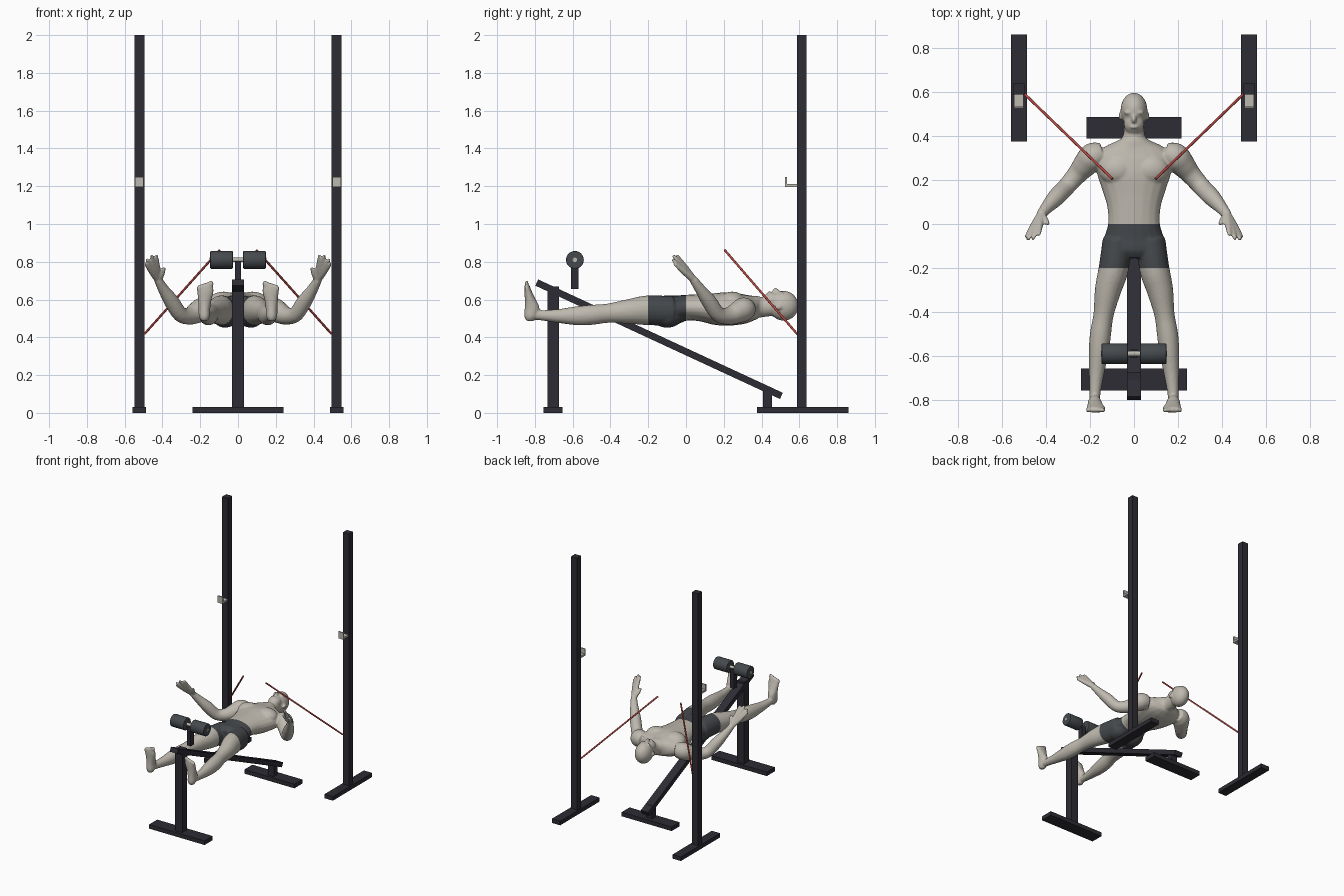
import bpy, bmesh, math
from mathutils import Vector, Matrix

cube = bpy.data.objects.get("Cube")
if cube:
    bpy.data.objects.remove(cube)


def material(name, rgb):
    m = bpy.data.materials.new(name)
    m.use_nodes = True
    m.diffuse_color = (*rgb, 1)
    m.node_tree.nodes["Principled BSDF"].inputs["Base Color"].default_value = (*rgb, 1)
    return m


FRAME = material("dark frame", (0.027, 0.025, 0.034))
PAD = material("grey pad", (0.06, 0.068, 0.075))
SHORTS = material("charcoal shorts", (0.06, 0.066, 0.073))
SKIN = material("pale skin", (0.52, 0.49, 0.43))
METAL = material("light metal", (0.5, 0.48, 0.43))
RED = material("red bar", (0.45, 0.06, 0.05))


def make_object(name, bm, *mats):
    bmesh.ops.recalc_face_normals(bm, faces=bm.faces)
    mesh = bpy.data.meshes.new(name)
    bm.to_mesh(mesh)
    bm.free()
    for m in mats:
        mesh.materials.append(m)
    ob = bpy.data.objects.new(name, mesh)
    bpy.context.scene.collection.objects.link(ob)
    return ob


def box(name, lo, hi, mat):
    lo, hi = Vector(lo), Vector(hi)
    bm = bmesh.new()
    bmesh.ops.create_cube(bm, size=1)
    bmesh.ops.scale(bm, vec=hi - lo, verts=bm.verts)
    bmesh.ops.translate(bm, vec=(lo + hi) / 2, verts=bm.verts)
    return make_object(name, bm, mat)


def rod(name, p, q, radius, mat, sides=24, bevel=0):
    p, q = Vector(p), Vector(q)
    bm = bmesh.new()
    turn = (q - p).to_track_quat("Z", "Y").to_matrix().to_4x4()
    bmesh.ops.create_cone(bm, cap_ends=True, segments=sides, radius1=radius, radius2=radius,
                          depth=(q - p).length, matrix=Matrix.Translation((p + q) / 2) @ turn)
    for f in bm.faces:
        f.smooth = len(f.verts) == 4
    if bevel:
        rims = [e for e in bm.edges if any(len(f.verts) > 4 for f in e.link_faces)]
        bmesh.ops.bevel(bm, geom=rims, offset=bevel, segments=2, affect="EDGES", profile=0.5)
    return make_object(name, bm, mat)


# Uprights with feet, hooks and the slanting red bars
for s, side in ((1, "left"), (-1, "right")):
    x = 0.522 * s
    box(f"{side}_upright", (x - 0.026, 0.587, 0.03), (x + 0.026, 0.637, 2), FRAME)
    box(f"{side}_upright_foot", (x - 0.036, 0.375, 0), (x + 0.036, 0.86, 0.032), FRAME)
    box(f"{side}_hook_shelf", (x - 0.022, 0.525, 1.197), (x + 0.022, 0.587, 1.212), METAL)
    box(f"{side}_hook_lip", (x - 0.022, 0.525, 1.212), (x + 0.022, 0.535, 1.25), METAL)
    rod(f"{side}_red_bar", (0.495 * s, 0.588, 0.418), (0.098 * s, 0.205, 0.862), 0.006, RED, 12)
    rod(f"{side}_roller", (0.027 * s, -0.588, 0.81), (0.147 * s, -0.588, 0.81), 0.047, PAD, 32, 0.005)

# Bench frame: two cross feet, two posts, sloping beam and roller support
box("front_foot", (-0.24, -0.755, 0), (0.24, -0.655, 0.032), FRAME)
box("rear_foot", (-0.216, 0.388, 0), (0.216, 0.486, 0.032), FRAME)
box("front_post", (-0.031, -0.732, 0.03), (0.031, -0.672, 0.67), FRAME)
box("rear_post", (-0.025, 0.407, 0.03), (0.025, 0.455, 0.135), FRAME)
box("roller_post", (-0.017, -0.608, 0.655), (0.017, -0.57, 0.805), FRAME)
rod("roller_axle", (-0.15, -0.588, 0.81), (0.15, -0.588, 0.81), 0.012, METAL)
start, end = Vector((0, -0.79, 0.69)), Vector((0, 0.505, 0.09))
half = (end - start).length / 2
beam = box("sloping_beam", (-0.032, -half, -0.018), (0.032, half, 0.018), FRAME)
beam.location = (start + end) / 2
beam.rotation_euler.x = math.atan2(end.z - start.z, end.y - start.y)

# Body: overlapping forms, later fused into one skin
body = bmesh.new()


def blob(center, radii):
    m = Matrix.Translation(center) @ Matrix.Diagonal((*radii, 1))
    bmesh.ops.create_uvsphere(body, u_segments=20, v_segments=14, radius=1, matrix=m)


def limb(points, s=1, sides=20, steps=4):
    """Closed tube through points of x, y, z, half width, half depth."""
    pts = [Vector((p[0] * s, *p[1:])) for p in points]
    pts = [pts[0] * 2 - pts[1]] + pts + [pts[-1] * 2 - pts[-2]]
    path = []
    for a, b, c, d in zip(pts, pts[1:], pts[2:], pts[3:]):
        for i in range(steps):
            t = i / steps
            path.append((b * 2 + (c - a) * t + (a * 2 - b * 5 + c * 4 - d) * t * t
                         + (b * 3 - a - c * 3 + d) * t ** 3) / 2)
    path.append(pts[-2])
    rings = []
    for i, p in enumerate(path):
        q, r = path[max(i - 1, 0)], path[min(i + 1, len(path) - 1)]
        along = (Vector(r[:3]) - Vector(q[:3])).normalized()
        u = Vector((1, 0, 0))
        u = (u - along * u.dot(along)).normalized()
        v = along.cross(u)
        angles = [math.tau * k / sides for k in range(sides)]
        rings.append([body.verts.new(Vector(p[:3]) + u * p[3] * math.cos(a) + v * p[4] * math.sin(a))
                      for a in angles])
    for a, b in zip(rings, rings[1:]):
        for k in range(sides):
            n = (k + 1) % sides
            body.faces.new((a[k], a[n], b[n], b[k]))
    body.faces.new(rings[0])
    body.faces.new(rings[-1])


# Torso and neck
limb([(0, 0.47, 0.565, 0.045, 0.05), (0, 0.40, 0.56, 0.05, 0.054),
      (0, 0.375, 0.56, 0.08, 0.06), (0, 0.345, 0.555, 0.14, 0.068),
      (0, 0.3, 0.55, 0.175, 0.08), (0, 0.23, 0.55, 0.168, 0.088),
      (0, 0.16, 0.55, 0.146, 0.085), (0, 0.08, 0.557, 0.122, 0.073),
      (0, 0, 0.557, 0.118, 0.068), (0, -0.07, 0.543, 0.138, 0.079),
      (0, -0.12, 0.54, 0.143, 0.08), (0, -0.155, 0.54, 0.1, 0.06)])

# Head, jaw, nose and lips
blob((0, 0.517, 0.567), (0.061, 0.079, 0.079))
blob((0, 0.458, 0.595), (0.047, 0.054, 0.044))
blob((0, 0.475, 0.64), (0.012, 0.02, 0.022))
blob((0, 0.44, 0.634), (0.02, 0.009, 0.011))

for s in (1, -1):
    # Brow, ear, chest and hip muscle
    blob((0.022 * s, 0.505, 0.63), (0.024, 0.01, 0.014))
    blob((0.061 * s, 0.488, 0.56), (0.009, 0.02, 0.015))
    blob((0.075 * s, 0.245, 0.587), (0.085, 0.07, 0.055))
    blob((0.068 * s, -0.1, 0.515), (0.07, 0.085, 0.064))
    # Leg
    limb([(0.076, -0.07, 0.54, 0.066, 0.078), (0.092, -0.2, 0.543, 0.068, 0.079),
          (0.118, -0.3, 0.537, 0.06, 0.066), (0.138, -0.41, 0.528, 0.046, 0.051),
          (0.152, -0.5, 0.519, 0.048, 0.053), (0.16, -0.58, 0.514, 0.045, 0.05),
          (0.17, -0.68, 0.513, 0.034, 0.036), (0.177, -0.77, 0.517, 0.025, 0.027),
          (0.178, -0.82, 0.522, 0.025, 0.028)], s)
    # Foot, pointing up, and toes
    limb([(0.178, -0.825, 0.486, 0.016, 0.02), (0.178, -0.824, 0.51, 0.029, 0.033),
          (0.178, -0.815, 0.55, 0.031, 0.04), (0.176, -0.826, 0.6, 0.036, 0.028),
          (0.173, -0.837, 0.645, 0.044, 0.019), (0.173, -0.842, 0.675, 0.04, 0.013)], s)
    for i in range(5):
        size = 0.013 if i == 0 else 0.01
        blob(((0.142 + 0.0165 * i) * s, -0.844, 0.683 - 0.006 * i), (size, 0.011, 0.019))
    # Arm
    limb([(0.14, 0.32, 0.55, 0.05, 0.05), (0.185, 0.305, 0.548, 0.064, 0.064),
          (0.22, 0.27, 0.53, 0.057, 0.057), (0.258, 0.225, 0.513, 0.046, 0.046),
          (0.306, 0.17, 0.523, 0.041, 0.041), (0.352, 0.122, 0.59, 0.04, 0.04),
          (0.395, 0.075, 0.655, 0.029, 0.029), (0.423, 0.04, 0.705, 0.022, 0.022)], s)
    # Palm fanning into fingers, and thumb
    wrist = Vector((0.422, 0.045, 0.7))
    for tip in ((0.49, -0.062, 0.79), (0.483, -0.072, 0.813),
                (0.459, -0.068, 0.834), (0.432, -0.05, 0.836)):
        knuckle = wrist.lerp(Vector(tip), 0.5)
        limb([(*wrist, 0.018, 0.018), (*knuckle, 0.016, 0.016), (*tip, 0.009, 0.009)], s, 10)
    limb([(*wrist, 0.018, 0.018), (0.402, 0.02, 0.735, 0.014, 0.014),
          (0.39, 0.0, 0.768, 0.009, 0.009)], s, 10)

# Fuse the forms, then cut and colour the shorts
forms = make_object("body_forms", body, SKIN)
remesh = forms.modifiers.new("fuse", "REMESH")
remesh.mode = "VOXEL"
remesh.voxel_size = 0.006
soften = forms.modifiers.new("soften", "SMOOTH")
soften.factor = 0.5
soften.iterations = 5
fused = bpy.data.meshes.new_from_object(forms.evaluated_get(bpy.context.evaluated_depsgraph_get()))
bpy.data.objects.remove(forms)
skin = bmesh.new()
skin.from_mesh(fused)
WAIST, HEM = 0.0, -0.2
for y in (WAIST, HEM):
    bmesh.ops.bisect_plane(skin, geom=skin.verts[:] + skin.edges[:] + skin.faces[:],
                           plane_co=(0, y, 0), plane_no=(0, 1, 0), dist=0.0001)
for f in skin.faces:
    c = f.calc_center_median()
    f.material_index = int(HEM < c.y < WAIST and abs(c.x) < 0.25)
    f.smooth = True
fused.materials.clear()
make_object("body", skin, SKIN, SHORTS)
